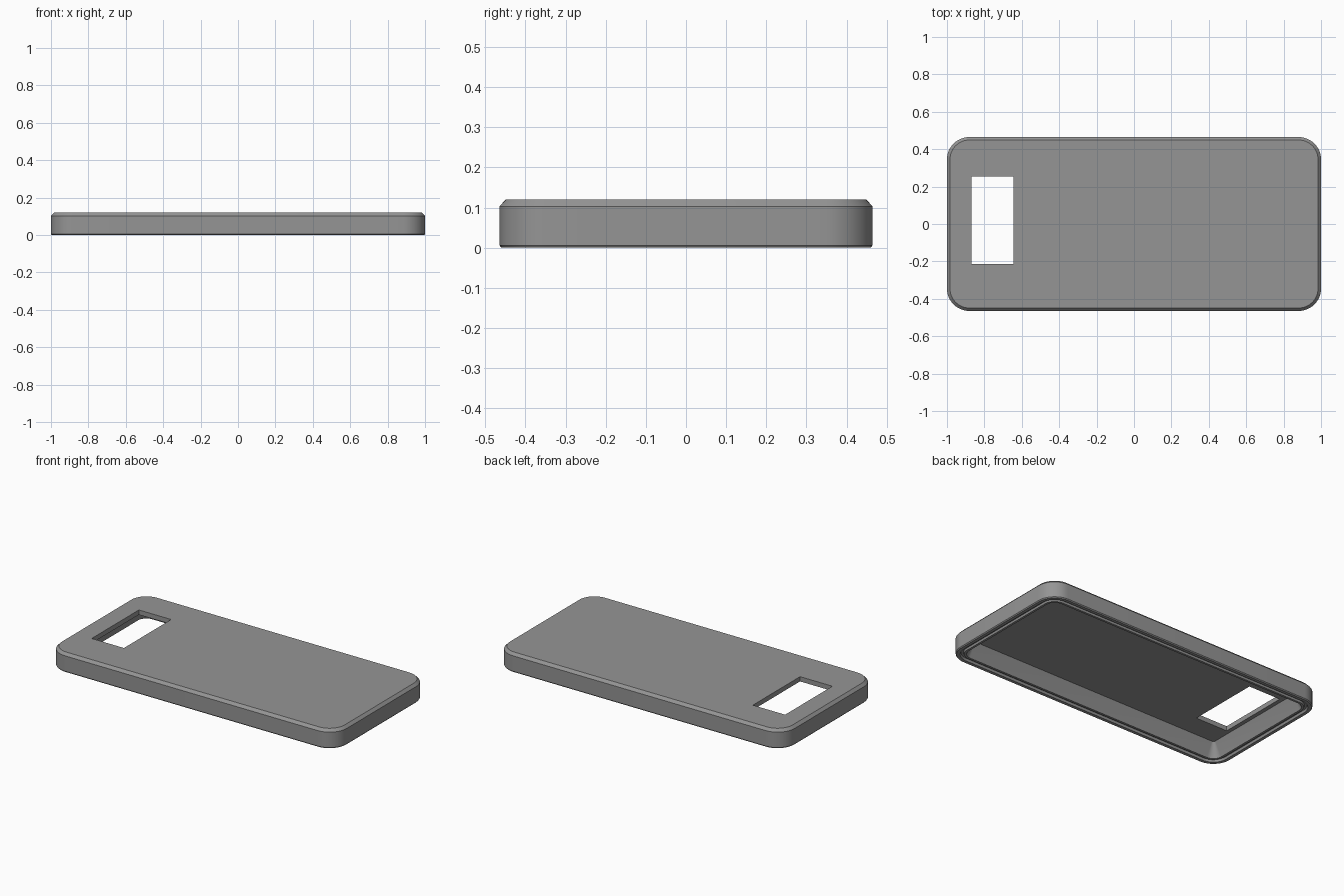
import bpy, bmesh, math

if "Cube" in bpy.data.objects:
    bpy.data.objects.remove(bpy.data.objects["Cube"])

HALF_X, HALF_Y, RADIUS, SEGMENTS = 1.0, 0.465, 0.12, 12

# Cross-section of the shell as (inset from outer edge, height),
# from the back panel, down the outside, across the rim, up the inside
PROFILE = [
    (0.016, 0.120), (0.0, 0.103),                    # top chamfer and side
    (0.0, 0.006), (0.005, 0.0),                      # lower edge
    (0.025, 0.0), (0.030, 0.014),                    # rim and groove
    (0.044, 0.014), (0.048, 0.002),
    (0.062, 0.002), (0.066, 0.012),                  # inner lip
    (0.105, 0.090),                                  # tapered inner wall
]


def rounded_loop(bm, inset, z):
    """Ring of vertices on a rounded rectangle."""
    r = max(RADIUS - inset, 0.004)
    cx, cy = HALF_X - inset - r, HALF_Y - inset - r
    ring = []
    for i, (sx, sy) in enumerate([(1, 1), (-1, 1), (-1, -1), (1, -1)]):
        for k in range(SEGMENTS + 1):
            a = math.pi / 2 * (i + k / SEGMENTS)
            ring.append(bm.verts.new((sx * cx + r * math.cos(a),
                                      sy * cy + r * math.sin(a), z)))
    return ring


def make_object(name, bm):
    bmesh.ops.recalc_face_normals(bm, faces=bm.faces)
    mesh = bpy.data.meshes.new(name)
    bm.to_mesh(mesh)
    bm.free()
    obj = bpy.data.objects.new(name, mesh)
    bpy.context.collection.objects.link(obj)
    return obj


# Case shell: skin the rings, then close the back panel outside and inside
bm = bmesh.new()
rings = [rounded_loop(bm, *p) for p in PROFILE]
for a, b in zip(rings, rings[1:]):
    for i in range(len(a)):
        j = (i + 1) % len(a)
        bm.faces.new((a[i], a[j], b[j], b[i]))
bm.faces.new(rings[0])
bm.faces.new(rings[-1])
shell = make_object("case_shell", bm)

# Camera window cut through the back panel
bm = bmesh.new()
bmesh.ops.create_cube(bm, size=1.0)
bmesh.ops.scale(bm, vec=(0.225, 0.47, 0.12), verts=bm.verts)
bmesh.ops.translate(bm, vec=(-0.757, 0.02, 0.11), verts=bm.verts)
cutter = make_object("window_cutter", bm)
cutter.hide_render = True

cut = shell.modifiers.new("window", "BOOLEAN")
cut.operation = "DIFFERENCE"
cut.solver = "EXACT"
cut.object = cutter
bpy.context.view_layer.objects.active = shell
shell.select_set(True)
bpy.ops.object.modifier_apply(modifier=cut.name)
bpy.data.objects.remove(cutter)

# Finish
grey = bpy.data.materials.new("grey_plastic")
grey.diffuse_color = (0.30, 0.30, 0.30, 1.0)
grey.use_nodes = True
grey.node_tree.nodes["Principled BSDF"].inputs["Base Color"].default_value = grey.diffuse_color
shell.data.materials.clear()
shell.data.materials.append(grey)
bpy.ops.object.shade_smooth_by_angle(angle=math.radians(25))
